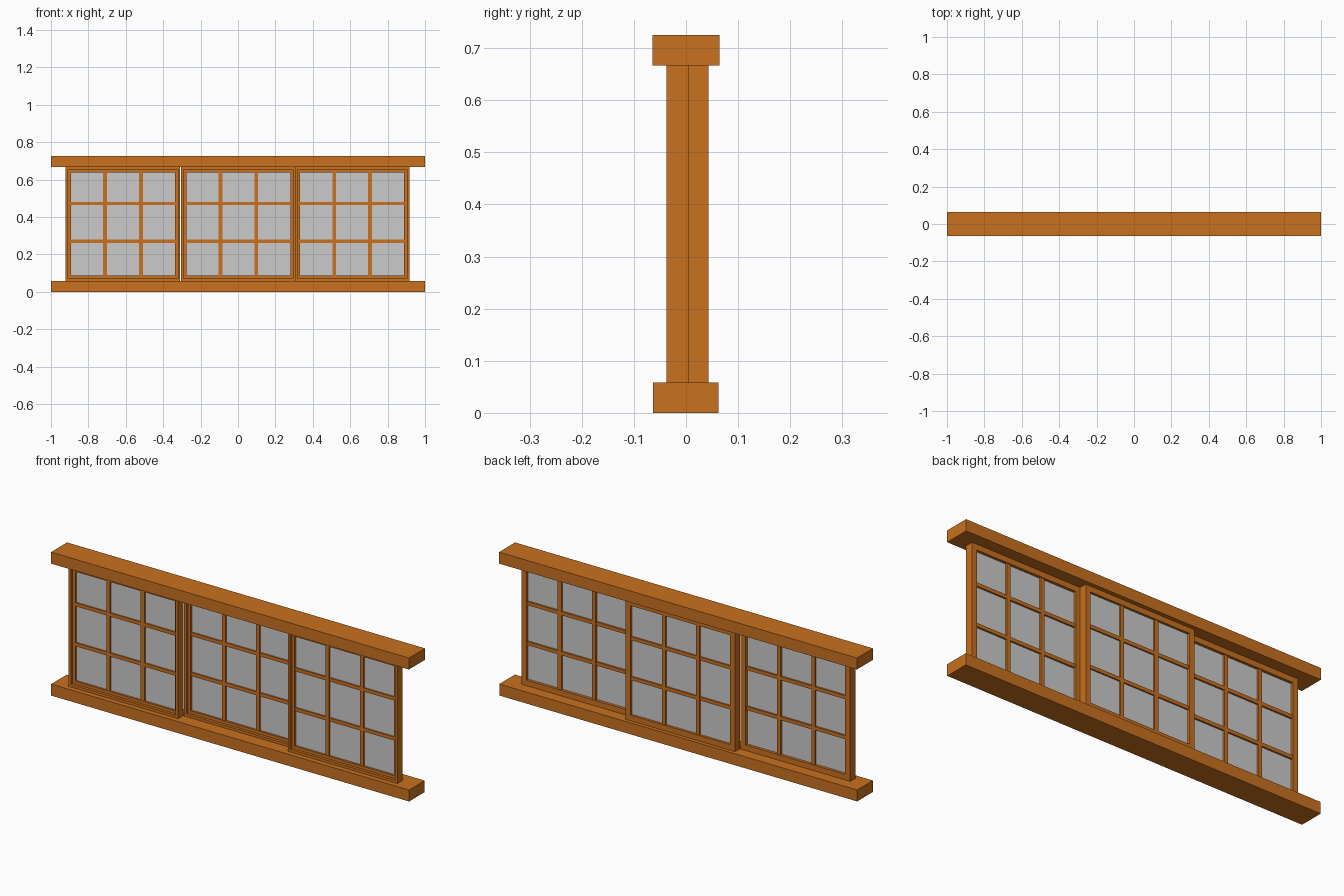
import bpy, bmesh
from mathutils import Matrix

if "Cube" in bpy.data.objects:
    bpy.data.objects.remove(bpy.data.objects["Cube"])


def material(name, color):
    m = bpy.data.materials.new(name)
    m.diffuse_color = color
    m.use_nodes = True
    m.node_tree.nodes["Principled BSDF"].inputs["Base Color"].default_value = m.diffuse_color
    return m


WOOD = material("wood", (0.58, 0.165, 0.014, 1))
GLASS = material("glass", (0.57, 0.55, 0.58, 1))


def finish(bm, name, mat):
    bmesh.ops.recalc_face_normals(bm, faces=bm.faces)
    me = bpy.data.meshes.new(name)
    bm.to_mesh(me)
    bm.free()
    me.materials.append(mat)
    ob = bpy.data.objects.new(name, me)
    bpy.context.collection.objects.link(ob)
    return ob


def box(name, mat, x0, x1, y0, y1, z0, z1):
    bm = bmesh.new()
    mid = ((x0 + x1) / 2, (y0 + y1) / 2, (z0 + z1) / 2)
    bmesh.ops.create_cube(bm, size=1, matrix=Matrix.Translation(mid)
                          @ Matrix.Diagonal((x1 - x0, y1 - y0, z1 - z0, 1)))
    return finish(bm, name, mat)


def frame(name, cx, cz, hw, hh, profile):
    # sweep an (inset, y) profile around a rectangle with mitred corners
    bm = bmesh.new()
    loops = [[bm.verts.new((cx + sx * (hw - i), y, cz + sz * (hh - i)))
              for i, y in profile]
             for sx, sz in ((-1, -1), (1, -1), (1, 1), (-1, 1))]
    n = len(profile)
    for a in range(4):
        p, q = loops[a], loops[(a + 1) % 4]
        for k in range(n):
            j = (k + 1) % n
            bm.faces.new((p[k], q[k], q[j], p[j]))
    return finish(bm, name, WOOD)


# head and sill rails
box("sill", WOOD, -1, 1, -0.063, 0.062, 0, 0.058)
box("head", WOOD, -1, 1, -0.064, 0.064, 0.667, 0.725)

# three sliding sashes, the middle one on the rear track
HW, Z0, Z1, DEPTH = 0.306, 0.058, 0.667, 0.042
CZ, HH = (Z0 + Z1) / 2, (Z1 - Z0) / 2
RIM, BORDER = 0.013, 0.028
GW, GH = HW - BORDER, HH - BORDER

for side, cx, y in (("left", -0.615, -0.037), ("middle", 0.002, 0.003),
                    ("right", 0.61, -0.037)):
    back = y + DEPTH if side != "middle" else 0.043
    # stepped frame: raised outer rim, recessed inner border, flat back
    frame(side + "_frame", cx, CZ, HW, HH,
          [(0, y), (RIM, y), (RIM, y + 0.014), (BORDER, y + 0.014),
           (BORDER, back), (0, back)])
    # pane
    box(side + "_pane", GLASS, cx - GW - 0.003, cx + GW + 0.003,
        y + 0.024, y + 0.028, CZ - GH - 0.003, CZ + GH + 0.003)
    # glazing bars
    for i, s in enumerate((-1, 1)):
        bx = cx + s * 0.096
        box(f"{side}_upright_bar_{i}", WOOD, bx - 0.010, bx + 0.010,
            y + 0.016, back - 0.004, CZ - GH, CZ + GH)
        bz = 0.371 + s * 0.101
        box(f"{side}_cross_bar_{i}", WOOD, cx - GW, cx + GW,
            y + 0.017, back - 0.005, bz - 0.009, bz + 0.009)
